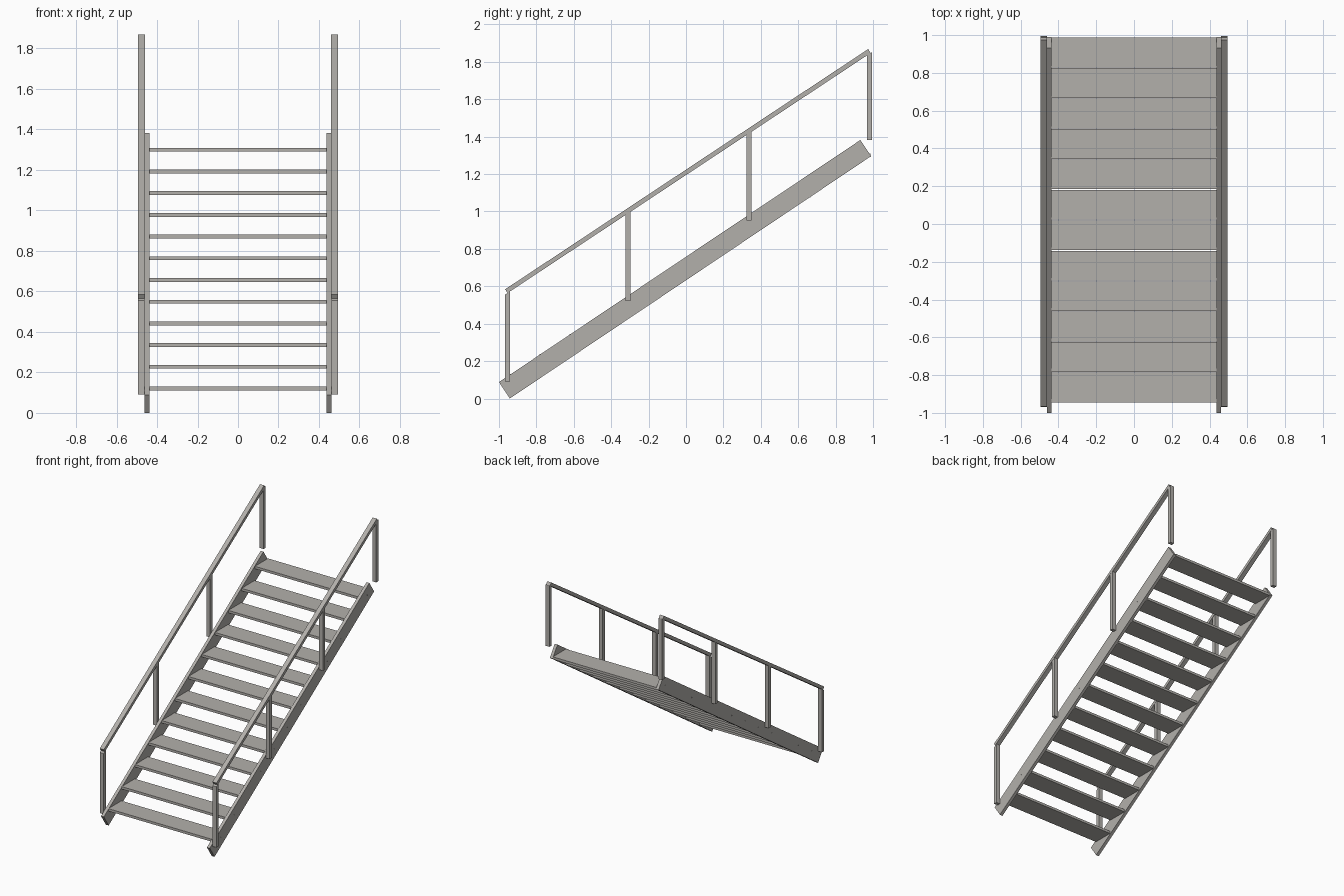
import bpy, bmesh, math

if "Cube" in bpy.data.objects:
    bpy.data.objects.remove(bpy.data.objects["Cube"])

steel = bpy.data.materials.new("warm_grey_steel")
steel.diffuse_color = (0.45, 0.435, 0.41, 1)
steel.use_nodes = True
steel.node_tree.nodes["Principled BSDF"].inputs["Base Color"].default_value = steel.diffuse_color


def add_object(name, bm):
    bmesh.ops.recalc_face_normals(bm, faces=bm.faces)
    mesh = bpy.data.meshes.new(name)
    bm.to_mesh(mesh)
    bm.free()
    mesh.materials.append(steel)
    obj = bpy.data.objects.new(name, mesh)
    bpy.context.collection.objects.link(obj)
    return obj


def side_profile(name, points, x0, x1):
    """Extrude a closed (y, z) outline from x0 to x1."""
    bm = bmesh.new()
    face = bm.faces.new([bm.verts.new((x0, y, z)) for y, z in points])
    ext = bmesh.ops.extrude_face_region(bm, geom=[face])
    verts = [v for v in ext["geom"] if isinstance(v, bmesh.types.BMVert)]
    bmesh.ops.translate(bm, verts=verts, vec=(x1 - x0, 0, 0))
    return add_object(name, bm)


# Treads: evenly rising boards between the stringers
STEPS, GO, RISE = 12, 0.1613, 0.1072
treads = []
for i in range(STEPS):
    y, z = -0.945 + i * GO, 0.111 + i * RISE
    outline = [(y, z), (y + 0.158, z), (y + 0.158, z + 0.019), (y, z + 0.019)]
    side_profile(f"tread_{i + 1}", outline, -0.438, 0.438)
    treads.append((y + 0.08, z + 0.01))

SLOPE = 0.661


def rail_underside(y):
    return 0.564 + SLOPE * (y + 0.954)


for side, s in (("left", -1), ("right", 1)):
    # Sloping side plate with square-cut ends
    side_profile(f"{side}_stringer",
                 [(-1.0, 0.088), (-0.942, 0.0), (0.99, 1.296), (0.932, 1.382)],
                 s * 0.437, s * 0.461)

    # Handrail
    side_profile(f"{side}_handrail",
                 [(-0.954, 0.564), (0.987, 1.847), (0.974, 1.868), (-0.967, 0.584)],
                 s * 0.460, s * 0.495)

    # Upright posts, tops trimmed to the handrail slope
    for i in range(4):
        y, z = -0.9545 + i * 0.6452, 0.09 + i * 0.4307
        a, b = y - 0.0135, y + 0.0135
        side_profile(f"{side}_post_{i + 1}",
                     [(a, z), (b, z), (b, rail_underside(b)), (a, rail_underside(a))],
                     s * 0.4615, s * 0.494)

    # Small bolt heads, one at each tread end
    bm = bmesh.new()
    for y, z in treads:
        ring = [bm.verts.new((s * 0.4625, y + 0.004 * math.cos(k * math.pi / 4),
                              z + 0.004 * math.sin(k * math.pi / 4))) for k in range(8)]
        face = bm.faces.new(ring)
        ext = bmesh.ops.extrude_face_region(bm, geom=[face])
        verts = [v for v in ext["geom"] if isinstance(v, bmesh.types.BMVert)]
        bmesh.ops.translate(bm, verts=verts, vec=(-s * 0.003, 0, 0))
    add_object(f"{side}_bolts", bm)
